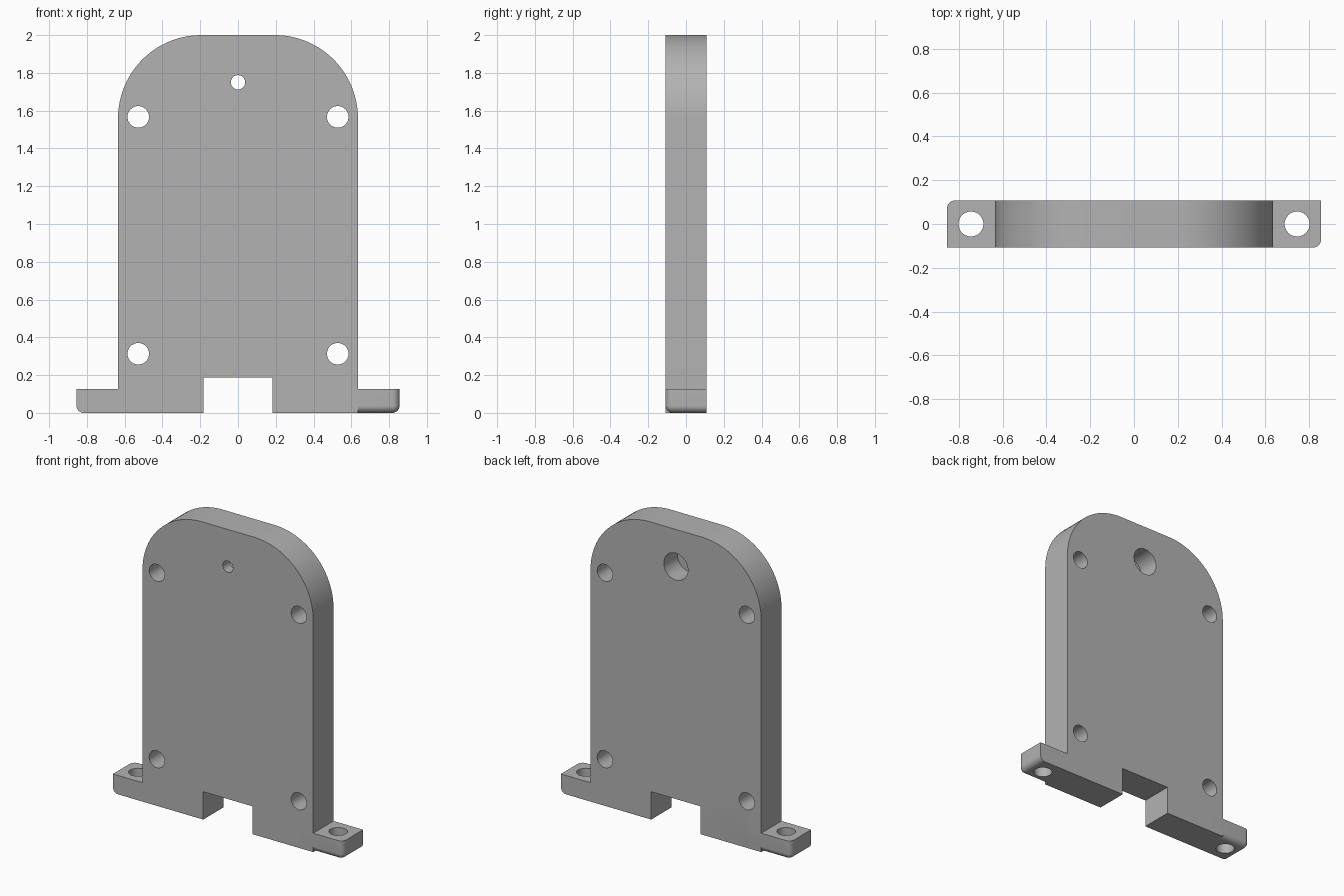
import bpy, bmesh, math
from mathutils import Matrix

if "Cube" in bpy.data.objects:
    bpy.data.objects.remove(bpy.data.objects["Cube"])

HALF_W, HEIGHT, HALF_T = 0.635, 2.0, 0.108     # upright plate
FOOT_X, FOOT_Z, FILLET = 0.855, 0.127, 0.038   # mounting feet
ARC_R = 0.44                                   # rounded shoulders
NOTCH_X, NOTCH_Z = 0.183, 0.187                # bottom slot

grey = bpy.data.materials.new("plain_grey")
grey.diffuse_color = (0.45, 0.45, 0.45, 1)
grey.use_nodes = True
grey.node_tree.nodes["Principled BSDF"].inputs["Base Color"].default_value = grey.diffuse_color


def make_object(name, bm):
    bmesh.ops.recalc_face_normals(bm, faces=bm.faces[:])
    mesh = bpy.data.meshes.new(name)
    bm.to_mesh(mesh)
    bm.free()
    mesh.materials.append(grey)
    obj = bpy.data.objects.new(name, mesh)
    bpy.context.collection.objects.link(obj)
    return obj


def combine(target, other, operation):
    mod = target.modifiers.new(operation, 'BOOLEAN')
    mod.operation, mod.solver, mod.object = operation, 'EXACT', other
    bpy.context.view_layer.objects.active = target
    bpy.ops.object.modifier_apply(modifier=mod.name)
    bpy.data.objects.remove(other)


def drill(target, centre, radius, depth, along_y):
    bm = bmesh.new()
    turn = Matrix.Rotation(math.pi / 2, 4, 'X') if along_y else Matrix()
    bmesh.ops.create_cone(bm, cap_ends=True, segments=48, radius1=radius, radius2=radius,
                          depth=depth, matrix=Matrix.Translation(centre) @ turn)
    cutter = make_object("drill", bm)
    cutter.hide_render = True
    combine(target, cutter, 'DIFFERENCE')


# Upright plate: slotted outline with rounded shoulders, extruded through its thickness
right = [(NOTCH_X, NOTCH_Z), (NOTCH_X, 0), (HALF_W, 0)]
for i in range(25):
    a = math.pi / 2 * i / 24
    right.append((HALF_W - ARC_R + ARC_R * math.cos(a), HEIGHT - ARC_R + ARC_R * math.sin(a)))
outline = right + [(-x, z) for x, z in reversed(right)]
bm = bmesh.new()
face = bm.faces.new([bm.verts.new((x, -HALF_T, z)) for x, z in outline])
new = bmesh.ops.extrude_face_region(bm, geom=[face])["geom"]
bmesh.ops.translate(bm, vec=(0, 2 * HALF_T, 0),
                    verts=[v for v in new if isinstance(v, bmesh.types.BMVert)])
plate = make_object("mounting_plate", bm)

# Feet: the left one is the right one turned half round the vertical axis
for side in (1, -1):
    bm = bmesh.new()
    inner = HALF_W - 0.1
    bmesh.ops.create_cube(bm, size=1)
    for v in bm.verts:
        v.co = (FOOT_X if v.co.x > 0 else inner, HALF_T if v.co.y > 0 else -HALF_T,
                FOOT_Z if v.co.z > 0 else 0)
    # round the three edges that meet at the outer, front, bottom corner
    corner = next(v for v in bm.verts if v.co.x > 0.8 and v.co.y < 0 and v.co.z == 0)
    # the bottom outer edge and the upright and front edges share this corner
    bmesh.ops.bevel(bm, geom=list(corner.link_edges), offset=FILLET, offset_type='OFFSET',
                    segments=8, profile=0.5, affect='EDGES')
    if side < 0:
        bmesh.ops.rotate(bm, verts=bm.verts[:], cent=(0, 0, 0),
                         matrix=Matrix.Rotation(math.pi, 3, 'Z'))
    combine(plate, make_object("foot", bm), 'UNION')

# Bolt holes: four through the plate, one down through each foot
for side in (1, -1):
    for z in (0.313, 1.567):
        drill(plate, (side * 0.528, 0, z), 0.057, 1, True)
    drill(plate, (side * 0.745, 0, 0), 0.057, 1, False)

# Top hole, counterbored from the back
drill(plate, (0, 0, 1.75), 0.038, 1, True)
BORE = 0.145
drill(plate, (0, HALF_T - BORE + 0.25, 1.75), 0.09, 0.5, True)

# Smooth curved walls, sharp edges kept
plate.select_set(True)
bpy.context.view_layer.objects.active = plate
bpy.ops.object.shade_smooth_by_angle(angle=math.radians(30))
